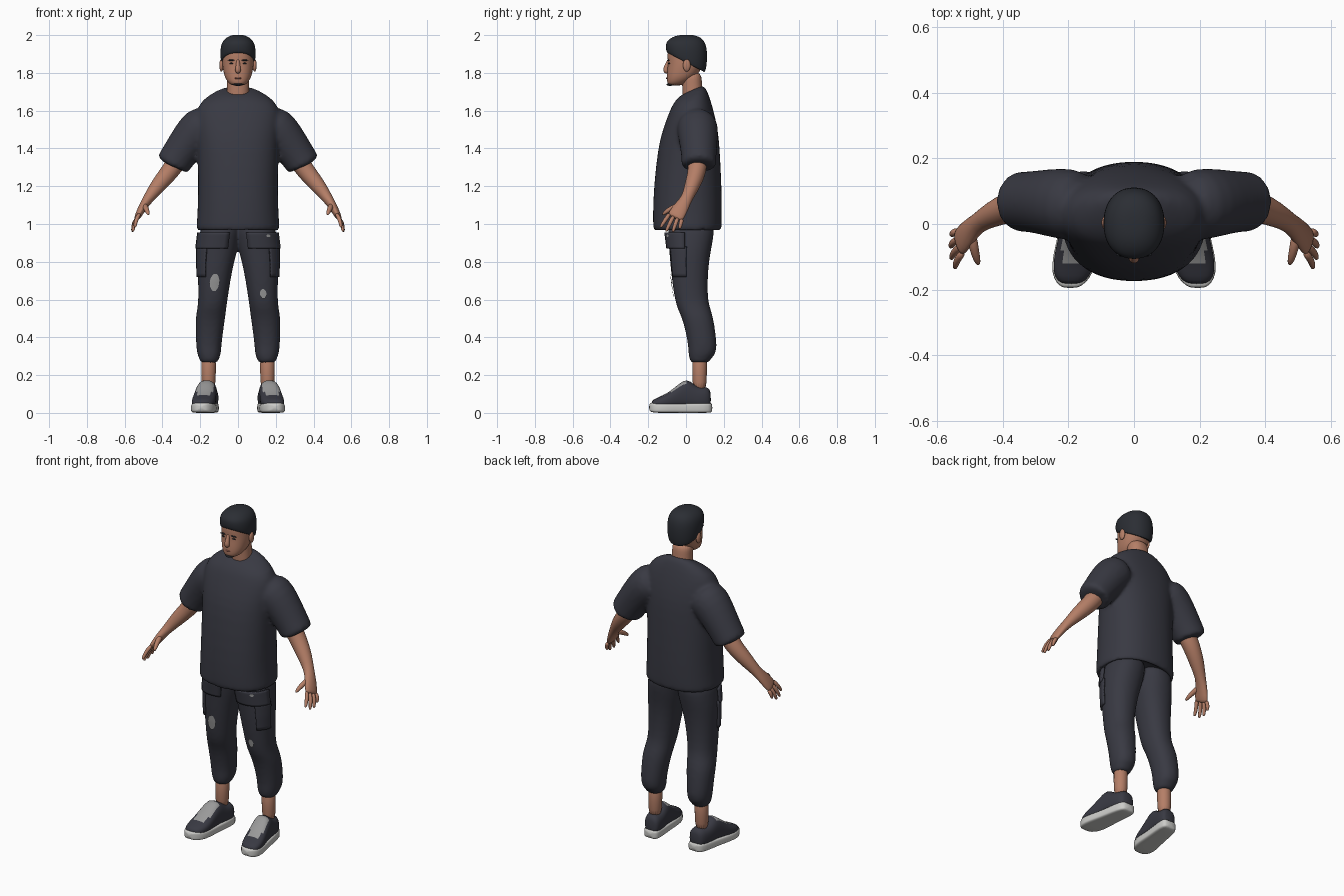
import bpy, bmesh
from math import cos, sin, pi, radians
from mathutils import Vector

cube = bpy.data.objects.get("Cube")
if cube:
    bpy.data.objects.remove(cube, do_unlink=True)


def material(name, r, g, b):
    m = bpy.data.materials.new(name)
    m.use_nodes = True
    m.diffuse_color = (r, g, b, 1)
    shader = m.node_tree.nodes["Principled BSDF"]
    shader.inputs["Base Color"].default_value = (r, g, b, 1)
    shader.inputs["Roughness"].default_value = 0.8
    return m


CLOTH = material("dark cloth", .04, .041, .055)
HAIR = material("black hair", .024, .027, .034)
SKIN = material("warm skin", .46, .21, .135)
LIPS = material("lips", .3, .11, .08)
SOLE = material("pale sole", .6, .6, .58)
GREY = material("light grey", .32, .32, .32)
N = 24


def power(v, p):
    return (1 if v > 0 else -1) * abs(v) ** (2 / p)


def level_point(a, z, x0, x1, y0, y1, p=2.2, tilt=0, off=0):
    """Point at angle a on a level rounded outline; tilt raises it toward +y or -y."""
    y = power(sin(a), p) * ((y1 - y0) / 2 + off)
    x = power(cos(a), p) * ((x1 - x0) / 2 + off)
    return Vector(((x0 + x1) / 2 + x, (y0 + y1) / 2 + y, z + tilt * y))


def level(rows, p=2.2):
    return [[level_point(2 * pi * i / N, *r[:5], p, *r[5:]) for i in range(N)] for r in rows]


def centred(rows):
    """Rows of z, half width, front, back and optional tilt, centred on x = 0."""
    return [(r[0], -r[1], r[1], *r[2:]) for r in rows]


def lengthwise(rows, p):
    """Rows of y, half width, bottom, top, for shoes that turn slightly outward."""
    rings = []
    for y, w, z0, z1 in rows:
        ring = []
        for i in range(N):
            a = 2 * pi * i / N
            ring.append(Vector((foot_x(y) + w * power(cos(a), p), y,
                                (z0 + z1) / 2 + (z1 - z0) / 2 * power(sin(a), p))))
        rings.append(ring)
    return rings


def foot_x(y):
    return .157 + (.07 - y) * .14


def tube(points, sizes, n=16):
    """Rings square to a path; each size is a radius or a (wide, thin) pair."""
    pts = [Vector(p) for p in points]
    rings = []
    for i, c in enumerate(pts):
        d = (pts[min(i + 1, len(pts) - 1)] - pts[max(i - 1, 0)]).normalized()
        wide = (Vector((0, 1, 0)) - d * d.y).normalized()
        thin = d.cross(wide)
        s = sizes[i]
        w, t = s if isinstance(s, tuple) else (s, s)
        rings.append([c + wide * w * cos(2 * pi * k / n) + thin * t * sin(2 * pi * k / n)
                      for k in range(n)])
    return rings


def mirrored(lofts):
    flip = [[[Vector((-v.x, v.y, v.z)) for v in ring] for ring in rings] for rings in lofts]
    return lofts + flip


def finish(name, bm, mats, sub=1, voxel=0, rule=None):
    bmesh.ops.recalc_face_normals(bm, faces=bm.faces)
    for f in bm.faces:
        f.smooth = True
        if rule:
            f.material_index = rule(f.calc_center_median())
    mesh = bpy.data.meshes.new(name)
    bm.to_mesh(mesh)
    bm.free()
    ob = bpy.data.objects.new(name, mesh)
    bpy.context.collection.objects.link(ob)
    for m in mats:
        mesh.materials.append(m)
    if sub:
        ob.modifiers.new("round", "SUBSURF").levels = sub
        ob.modifiers["round"].render_levels = sub
    if voxel:
        fuse = ob.modifiers.new("fuse", "REMESH")
        fuse.mode, fuse.voxel_size, fuse.use_smooth_shade = "VOXEL", voxel, True
        soft = ob.modifiers.new("soften", "SMOOTH")
        soft.factor, soft.iterations = .5, 6
    return ob


def loft(name, lofts, *mats, **options):
    bm = bmesh.new()
    for rings in lofts:
        loops = [[bm.verts.new(v) for v in ring] for ring in rings]
        for a, b in zip(loops, loops[1:]):
            for i in range(len(a)):
                j = (i + 1) % len(a)
                bm.faces.new((a[i], a[j], b[j], b[i]))
        bm.faces.new(loops[0])
        bm.faces.new(loops[-1])
    return finish(name, bm, mats, **options)


def blob(name, mat, places, size, turn=0):
    bm = bmesh.new()
    for place in places:
        ball = bmesh.ops.create_uvsphere(bm, u_segments=16, v_segments=10, radius=1)["verts"]
        for v in ball:
            v.co = Vector(v.co[k] * size[k] for k in range(3))
            v.co.y += abs(v.co.x) * turn
            v.co += Vector(place)
    finish(name, bm, [mat], sub=0)


# Shirt: torso and loose sleeves, hollowed slightly at the hems
torso = level(centred([
    (1.71, .075, -.035, .088, .5), (1.69, .13, -.05, .105, .4), (1.655, .195, -.07, .125, .2),
    (1.59, .228, -.09, .15), (1.5, .225, -.125, .17), (1.4, .215, -.15, .18),
    (1.2, .212, -.172, .19), (1.05, .216, -.177, .192), (.985, .222, -.175, .19),
    (.965, .222, -.174, .188), (.965, .2, -.15, .166), (1, .195, -.145, .16)]), 2.3)
sleeve = tube([(.14, .055, 1.545), (.2, .06, 1.515), (.25, .065, 1.455), (.31, .068, 1.37),
               (.34, .068, 1.325), (.35, .068, 1.305), (.35, .068, 1.305), (.325, .068, 1.345)],
              [.095, .112, .104, .094, .092, .092, .068, .064], N)
loft("shirt", [torso] + mirrored([sleeve]), CLOTH, voxel=.011)

# Trousers: two tapering legs with gathered cuffs
leg = [(1.02, -.02, .19, -.09, .15), (.95, -.01, .205, -.1, .15), (.87, 0, .215, -.09, .135),
       (.8, .02, .215, -.085, .122), (.7, .04, .212, -.075, .115), (.6, .055, .21, -.06, .116),
       (.55, .062, .216, -.045, .13), (.5, .068, .226, -.02, .146), (.42, .08, .224, 0, .157),
       (.35, .088, .222, .012, .165), (.305, .09, .215, .012, .155),
       (.285, .103, .203, .02, .128), (.262, .103, .203, .02, .126)]
loft("trousers", mirrored([level(leg)]), CLOTH, voxel=.01)


def leg_patch(name, mat, side, z0, z1, a0, a1, off, oval=False, thick=0):
    """A plate that follows the leg between two heights and two angles."""
    steps = 8
    bm = bmesh.new()
    grid = []
    for i in range(steps + 1):
        t = i / steps
        z = z0 + (z1 - z0) * t
        hi, lo = next((a, b) for a, b in zip(leg, leg[1:]) if a[0] >= z >= b[0])
        k = (hi[0] - z) / (hi[0] - lo[0])
        row = [a + (b - a) * k for a, b in zip(hi, lo)]
        width = max(.3, sin(pi * t) ** .5 if 0 < t < 1 else 0) if oval else 1
        line = []
        for j in range(steps + 1):
            angle = (a0 + a1) / 2 + (a1 - a0) * (j / steps - .5) * width
            v = level_point(radians(angle), *row, off=off)
            line.append(bm.verts.new((v.x * side, v.y, v.z)))
        grid.append(line)
    for a, b in zip(grid, grid[1:]):
        for j in range(steps):
            bm.faces.new((a[j], a[j + 1], b[j + 1], b[j]))
    ob = finish(name, bm, [mat], sub=0)
    if thick:
        shell = ob.modifiers.new("thickness", "SOLIDIFY")
        shell.thickness, shell.offset = thick, 0


# Pocket flaps, side pockets and worn patches
for word, side in (("left", 1), ("right", -1)):
    leg_patch(word + "_pocket_flap", CLOTH, side, .955, .87, -115, -12, .008, thick=.012)
    leg_patch(word + "_side_pocket", CLOTH, side, .88, .72, -60, -8, .003, thick=.01)
leg_patch("right_worn_patch", GREY, -1, .735, .645, -106, -77, .005, oval=True)
leg_patch("left_worn_patch", GREY, 1, .655, .605, -98, -78, .005, oval=True)
leg_patch("left_flap_mark", GREY, 1, .945, .93, -68, -56, .016, oval=True)

# Arms, hands and fingers
arm = tube([(.26, .065, 1.43), (.34, .062, 1.305), (.38, .052, 1.255), (.43, .03, 1.195),
            (.475, .005, 1.135), (.505, -.025, 1.09), (.53, -.055, 1.04), (.535, -.06, 1.032)],
           [.055, .052, .047, .041, .028, (.042, .023), (.046, .018), (.038, .012)])
hand = [arm]
knuckle, across = Vector((.528, -.052, 1.043)), Vector((-.25, -.86, .43))
tips = [(.547, -.135, .982), (.558, -.106, .96), (.56, -.07, .958), (.555, -.034, .975)]
for k, tip in enumerate(tips):
    base, end = knuckle + across * (.036 - .024 * k), Vector(tip)
    bend = base.lerp(end, .55) + Vector((.007, 0, .003))
    hand.append(tube([base, bend, base.lerp(end, .92), end], [.0125, .0115, .009, .004], 10))
hand.append(tube([(.495, -.03, 1.1), (.488, -.075, 1.085), (.478, -.11, 1.062),
                  (.474, -.125, 1.048)], [.018, .015, .012, .005], 10))
loft("arms_and_hands", mirrored(hand), SKIN)

# Ankles
loft("ankles", mirrored([tube([(.155, .072, .31), (.156, .072, .22), (.157, .072, .1)],
                              [.043, .039, .038])]), SKIN)

# Shoes with a grey laced front, and thick soles
upper = lengthwise([(.132, .03, .03, .11), (.118, .047, .02, .138), (.08, .053, .02, .135),
                    (.04, .054, .02, .15), (.005, .055, .02, .184), (-.04, .058, .02, .152),
                    (-.08, .062, .02, .118), (-.12, .063, .02, .094), (-.16, .055, .02, .077),
                    (-.185, .03, .025, .062)], 2.5)
loft("shoe_uppers", mirrored([upper]), CLOTH, GREY,
     rule=lambda c: int(-.11 < c.y < -.005 and c.z > .07 and abs(abs(c.x) - foot_x(c.y)) < .04))
sole = lengthwise([(.14, .03, .005, .05), (.125, .05, 0, .054), (.06, .056, 0, .052),
                   (-.02, .058, 0, .05), (-.1, .068, 0, .05), (-.15, .063, 0, .052),
                   (-.18, .045, .003, .054), (-.196, .022, .01, .05)], 5)
loft("shoe_soles", mirrored([sole]), SOLE)

# Neck, head and nose
neck = level([(1.62, -.06, .06, -.015, .1), (1.7, -.06, .06, -.02, .088),
              (1.75, -.058, .058, -.02, .085), (1.81, -.06, .06, -.03, .08)])
head = level(centred([
    (1.733, .03, -.088, -.02), (1.745, .05, -.1, 0), (1.775, .07, -.102, .05),
    (1.81, .078, -.1, .075), (1.84, .083, -.097, .09), (1.87, .084, -.097, .095),
    (1.91, .084, -.1, .1), (1.95, .075, -.085, .09), (1.98, .045, -.05, .06)]))
nose = tube([(0, -.09, 1.873), (0, -.098, 1.85), (0, -.107, 1.822), (0, -.106, 1.81),
             (0, -.095, 1.8)], [.008, .01, .015, .016, .01], 12)
loft("head", [neck, head, nose], SKIN, sub=2)
blob("ears", SKIN, [(s * .088, .004, 1.84) for s in (1, -1)], (.011, .02, .033))

# Short hair, lower at the back
hair = level(centred([
    (1.86, .078, -.085, .085, -.5), (1.85, .088, -.101, .1, -.55), (1.88, .094, -.107, .111, -.4),
    (1.935, .094, -.108, .114, -.15), (1.97, .082, -.1, .1), (1.992, .055, -.07, .07),
    (2.002, .025, -.03, .035)]))
loft("hair", [hair], HAIR, sub=2)

# Face details
blob("eyebrows", HAIR, [(s * .036, -.093, 1.867) for s in (1, -1)], (.019, .006, .0035))
blob("eyes", HAIR, [(s * .034, -.089, 1.85) for s in (1, -1)], (.012, .006, .004))
blob("mouth", LIPS, [(0, -.1, 1.772)], (.024, .006, .005), .25)
blob("chin_beard", HAIR, [(0, -.085, 1.739)], (.03, .018, .008), .2)
